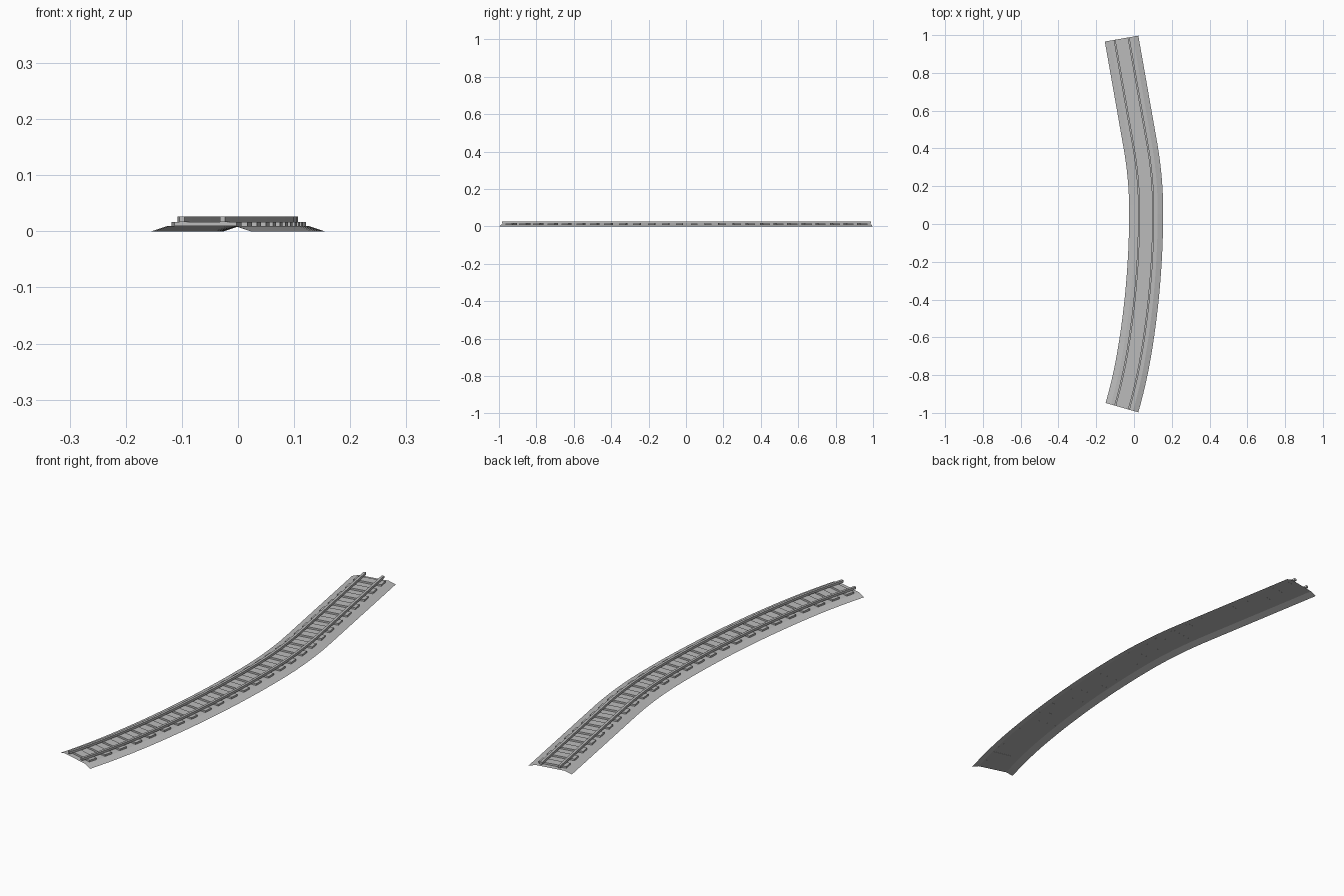
import bpy, bmesh, math
from mathutils import Vector, Matrix

if "Cube" in bpy.data.objects:
    bpy.data.objects.remove(bpy.data.objects["Cube"])

# One flat grey for the whole track piece
grey = bpy.data.materials.new("track grey")
grey.diffuse_color = (0.5, 0.5, 0.5, 1)
grey.use_nodes = True
grey.node_tree.nodes["Principled BSDF"].inputs["Base Color"].default_value = grey.diffuse_color

# Heading (degrees towards +x) along the centre line, by distance
LENGTH = 1.975
KEYS = [(0, 16), (0.3, 9.5), (1.05, 0), (1.40, -10), (LENGTH, -10)]
STEPS = 400


def heading(s):
    for (s0, a0), (s1, a1) in zip(KEYS, KEYS[1:]):
        if s <= s1:
            return math.radians(a0 + (a1 - a0) * (s - s0) / (s1 - s0))
    return math.radians(KEYS[-1][1])


# Integrate the heading into a centre line
points = [Vector((0, 0, 0))]
for i in range(STEPS):
    a = heading((i + 0.5) * LENGTH / STEPS)
    points.append(points[-1] + Vector((math.sin(a), math.cos(a), 0)) * LENGTH / STEPS)


def frame(s):
    """Matrix at distance s: local x = right, y = along, z = up."""
    p = points[min(STEPS, round(s / LENGTH * STEPS))]
    return Matrix.Translation(p) @ Matrix.Rotation(-heading(s), 4, 'Z')


# Shift so that the bed is centred on the origin
HALF = 0.09
edge = [frame(i * LENGTH / 100) @ Vector((x, 0, 0)) for i in range(101) for x in (-HALF, HALF)]
xs, ys = [v.x for v in edge], [v.y for v in edge]
shift = Vector(((min(xs) + max(xs)) / 2, (min(ys) + max(ys)) / 2, 0))
points = [p - shift for p in points]


def finish(name, bm, closed=True):
    if closed:
        bmesh.ops.recalc_face_normals(bm, faces=bm.faces)
    mesh = bpy.data.meshes.new(name)
    bm.to_mesh(mesh)
    bm.free()
    mesh.materials.append(grey)
    obj = bpy.data.objects.new(name, mesh)
    bpy.context.collection.objects.link(obj)


def sweep(name, profile, closed, segments=40):
    """Sweep an (x, z) profile along the centre line."""
    bm = bmesh.new()
    rings = [[bm.verts.new(frame(i * LENGTH / segments) @ Vector((x, 0, z))) for x, z in profile]
             for i in range(segments + 1)]
    n = len(profile)
    for a, b in zip(rings, rings[1:]):
        for j in range(n if closed else n - 1):
            k = (j + 1) % n
            bm.faces.new((a[j], a[k], b[k], b[j]))
    if closed:
        bm.faces.new(rings[0])
        bm.faces.new(rings[-1])
    finish(name, bm, closed)


# Ballast bed: open sheet with sloping shoulders
sweep("ballast_bed", [(-HALF, 0), (-0.061, 0.0095), (0.061, 0.0095), (HALF, 0)], False)

# Two rails
for side, name in ((-1, "left_rail"), (1, "right_rail")):
    c = side * 0.0375
    sweep(name, [(c - 0.005, 0.0165), (c + 0.005, 0.0165), (c + 0.005, 0.026), (c - 0.005, 0.026)], True)

# Sleepers across the bed
COUNT = 26
bm = bmesh.new()
for i in range(COUNT):
    s = LENGTH * (i + 0.5) / COUNT
    bmesh.ops.create_cube(bm, size=1, matrix=frame(s) @ Matrix.Translation((0, 0, 0.013))
                          @ Matrix.Diagonal((0.114, 0.035, 0.0072, 1)))
finish("sleepers", bm)
